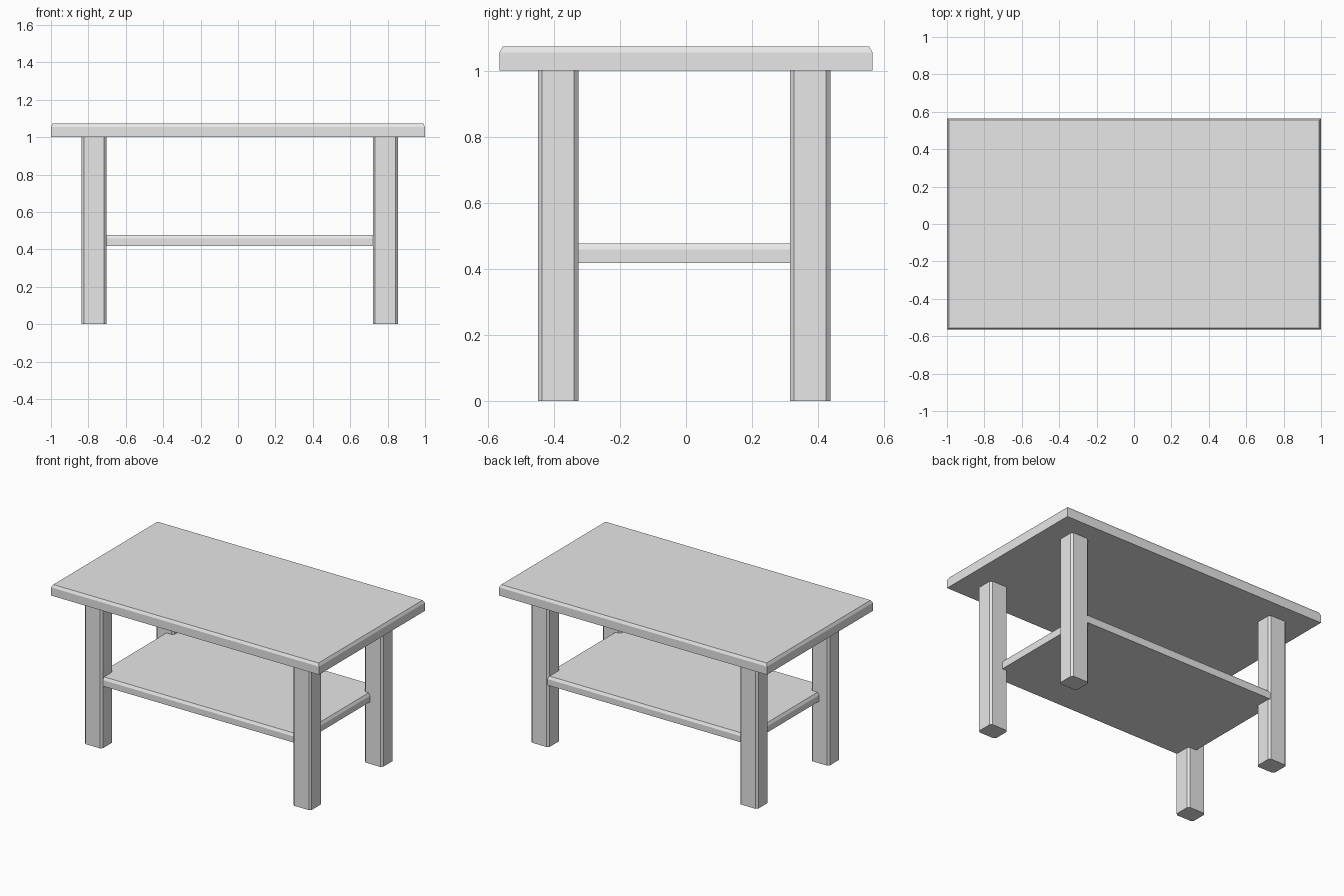
import bpy
import bmesh

cube = bpy.data.objects.get("Cube")
if cube:
    bpy.data.objects.remove(cube, do_unlink=True)

grey = bpy.data.materials.new("light_grey")
grey.use_nodes = True
grey.diffuse_color = (0.8, 0.8, 0.8, 1)
grey.node_tree.nodes["Principled BSDF"].inputs["Base Color"].default_value = (0.8, 0.8, 0.8, 1)


def make_object(name, bm):
    bmesh.ops.recalc_face_normals(bm, faces=bm.faces)
    mesh = bpy.data.meshes.new(name)
    bm.to_mesh(mesh)
    bm.free()
    mesh.materials.append(grey)
    obj = bpy.data.objects.new(name, mesh)
    bpy.context.collection.objects.link(obj)
    return obj


def box(size, centre):
    bm = bmesh.new()
    bmesh.ops.create_cube(bm, size=1)
    bmesh.ops.scale(bm, vec=size, verts=bm.verts)
    bmesh.ops.translate(bm, vec=centre, verts=bm.verts)
    return bm


def board(name, half_x, half_y, bottom, top, inset=0.01, drop=0.018):
    """Flat board with a chamfer around its upper rim."""
    bm = box((2 * half_x, 2 * half_y, top - bottom - drop),
             (0, 0, (bottom + top - drop) / 2))
    cap = max(bm.faces, key=lambda f: f.calc_center_median().z)
    rim = bmesh.ops.extrude_face_region(bm, geom=[cap])["geom"]
    bmesh.ops.delete(bm, geom=[cap], context="FACES_ONLY")
    for v in rim:
        if isinstance(v, bmesh.types.BMVert):
            v.co.x -= inset if v.co.x > 0 else -inset
            v.co.y -= inset if v.co.y > 0 else -inset
            v.co.z = top
    return make_object(name, bm)


def leg(name, x, y):
    """Square post with its four upright edges chamfered."""
    bm = box((0.135, 0.123, 1.0), (x, y, 0.5))
    upright = [e for e in bm.edges
               if abs(e.verts[0].co.z - e.verts[1].co.z) > 0.5]
    bmesh.ops.bevel(bm, geom=upright, offset=0.013, segments=1, affect="EDGES")
    return make_object(name, bm)


# Boards
board("table_top", 1.0, 0.565, 1.0, 1.073)
board("lower_shelf", 0.765, 0.435, 0.418, 0.477)

# Legs, set very slightly off centre
for side, x in (("left", 0.788), ("right", -0.77)):
    for end, y in (("front", -0.387), ("back", 0.376)):
        leg(f"{end}_{side}_leg", x, y)
